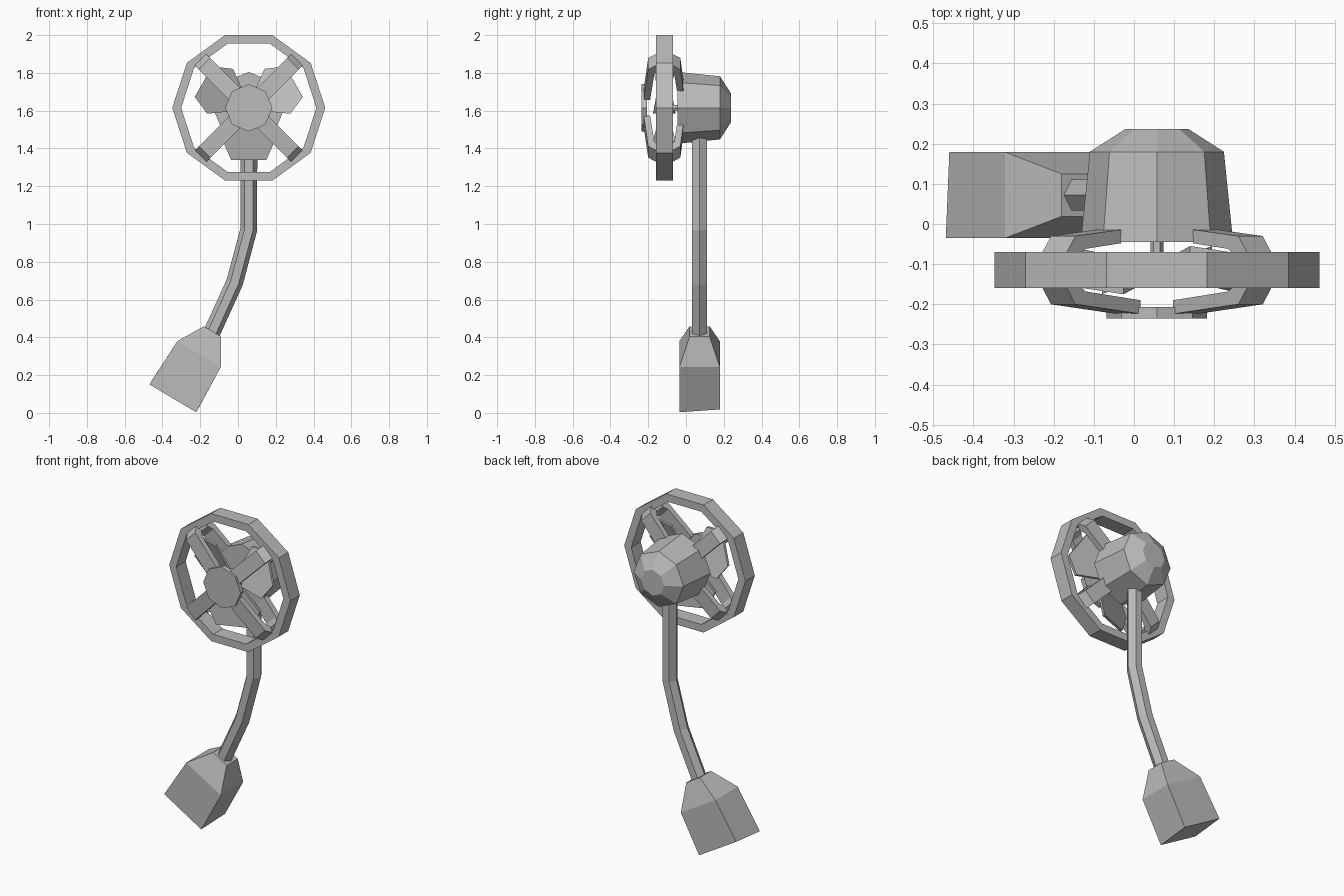
import bpy, bmesh
from math import sin, cos, pi
from mathutils import Vector

cube = bpy.data.objects.get("Cube")
if cube:
    bpy.data.objects.remove(cube, do_unlink=True)

grey = bpy.data.materials.new("matte grey")
grey.use_nodes = True
GREY = (0.5, 0.5, 0.5, 1)
grey.diffuse_color = GREY
grey.node_tree.nodes["Principled BSDF"].inputs["Base Color"].default_value = GREY

CX, CZ = 0.057, 1.615      # fan axis
MID_Y = -0.115             # middle plane of the cage


def loft(name, sections, closed=False):
    """Skin a chain of equal-length cross-sections, capped unless closed."""
    bm = bmesh.new()
    rings = [[bm.verts.new(p) for p in s] for s in sections]
    pairs = list(zip(rings, rings[1:]))
    if closed:
        pairs.append((rings[-1], rings[0]))
    else:
        bm.faces.new(rings[0])
        bm.faces.new(rings[-1])
    for a, b in pairs:
        for i in range(len(a)):
            j = (i + 1) % len(a)
            bm.faces.new((a[i], a[j], b[j], b[i]))
    bmesh.ops.recalc_face_normals(bm, faces=bm.faces)
    mesh = bpy.data.meshes.new(name)
    bm.to_mesh(mesh)
    bm.free()
    mesh.materials.append(grey)
    obj = bpy.data.objects.new(name, mesh)
    bpy.context.collection.objects.link(obj)
    return obj


def polar(angle, along, across, y):
    """Point in the fan plane: along a spoke direction, then sideways."""
    return Vector((CX + along * cos(angle) - across * sin(angle), y,
                   CZ + along * sin(angle) + across * cos(angle)))


def lathe(name, profile, sides=8):
    """Faceted body turned about the fan axis from (radius, y) pairs."""
    return loft(name, [[polar(2 * pi * i / sides, r, 0, y) for i in range(sides)]
                       for r, y in profile])


# Motor, shaft and hubs
lathe("motor_housing", [(0.19, -0.045), (0.167, 0.18), (0.078, 0.237)])
lathe("shaft", [(0.016, -0.10), (0.016, -0.03)], 6)
lathe("blade_hub", [(0.065, -0.15), (0.065, -0.085)])
lathe("front_cap", [(0.125, -0.235), (0.125, -0.207)])

# Ten-sided guard ring
loft("guard_ring", [[polar(pi * i / 5, r, 0, y) for r, y in
                     ((0.405, -0.16), (0.405, -0.07), (0.358, -0.07), (0.358, -0.16))]
                    for i in range(10)], closed=True)

# Bent cage arms, mirrored front to back: (outer, inner) corners as radius, depth
arm = [((0.36, 0.045), (0.325, 0.03)), ((0.33, 0.085), (0.295, 0.053)),
       ((0.10, 0.109), (0.10, 0.075))]
for k in range(4):
    angle = pi / 4 + k * pi / 2
    for side, label in ((-1, "front"), (1, "back")):
        path = arm if side < 0 else arm[:2] + [((0.17, 0.101), (0.17, 0.067))]
        loft(f"{label}_cage_arm_{k + 1}",
             [[polar(angle, r, w, MID_Y + side * d)
               for (r, d), w in ((o, -0.043), (o, 0.043), (n, 0.043), (n, -0.043))]
              for o, n in path])

# Three pitched blades
for k in range(3):
    angle = pi / 6 + k * 2 * pi / 3
    loft(f"blade_{k + 1}",
         [[polar(angle, r, w, MID_Y + 0.38 * w + t)
           for w, t in ((-h, -0.008), (h, -0.008), (h, 0.008), (-h, 0.008))]
          for r, h in ((0.04, 0.04), (0.175, 0.137), (0.277, 0.093))])

# Bent hexagonal stem
STEM_Y = 0.072
stem = [(0.057, 1.50, 0), (0.057, 0.97, 0.1), (-0.018, 0.69, 0.33), (-0.15, 0.40, 0.45)]
loft("stem", [[(x + 0.045 * cos(a) * cos(t), STEM_Y + 0.045 * sin(a),
                z - 0.045 * cos(a) * sin(t))
               for a in (i * pi / 3 for i in range(6))] for x, z, t in stem])

# Tilted base block with tapered collar
up = Vector((0.51, 0, 0.86))
out = Vector((0.86, 0, -0.51))
depth = Vector((0, 1, 0))
foot = Vector((-0.345, STEM_Y, 0.077))
corners = ((-1, -1), (1, -1), (1, 1), (-1, 1))
loft("base", [[foot + up * (h + (lift if b > 0 else 0)) + out * a * w + depth * b * d
               for a, b in corners]
              for h, w, d, lift in ((0, 0.144, 0.107, 0.017), (0.273, 0.134, 0.107, 0),
                                    (0.412, 0.053, 0.053, 0))])
